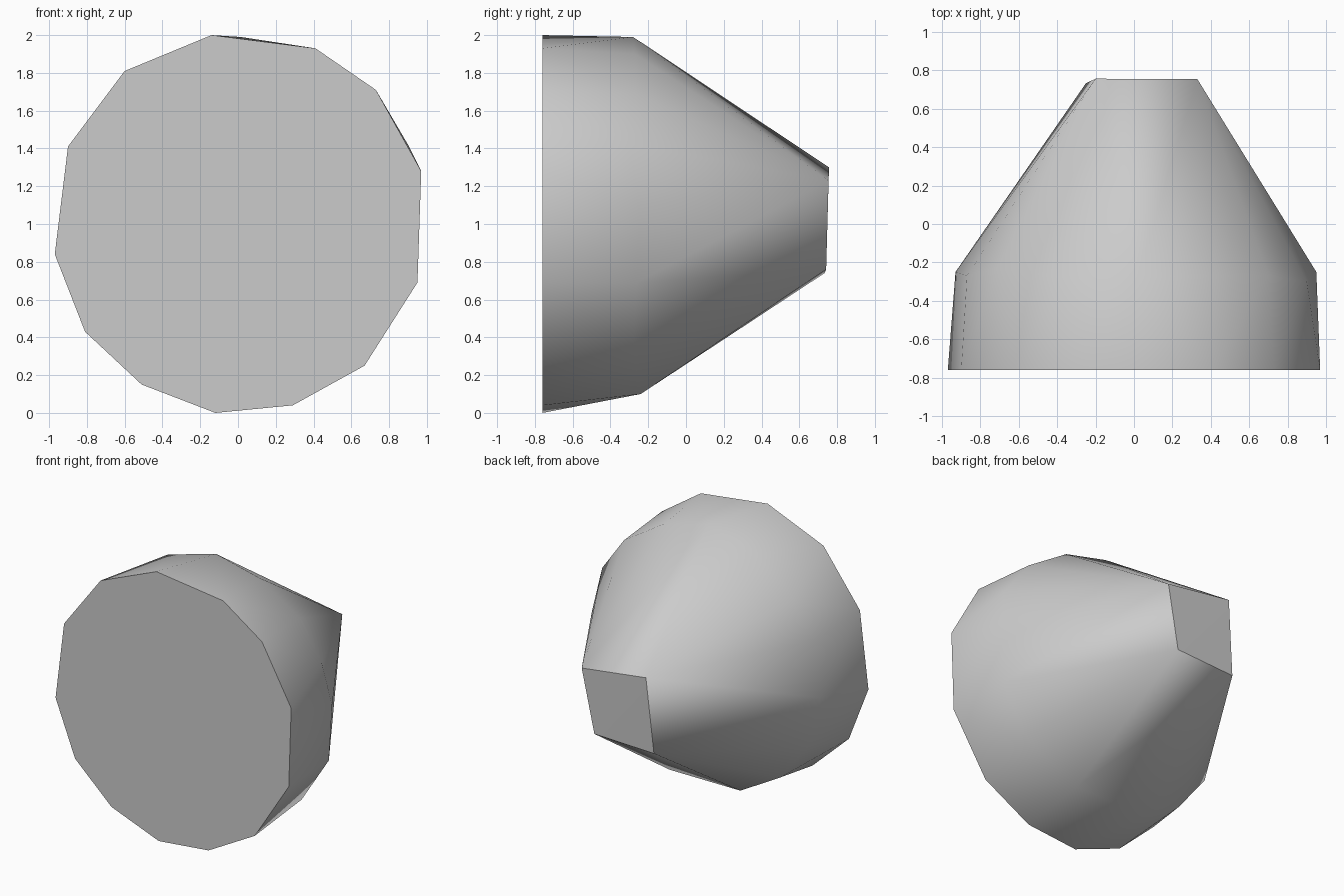
import bpy, bmesh, math

cube = bpy.data.objects.get("Cube")
if cube:
    bpy.data.objects.remove(cube, do_unlink=True)

# Grey material
grey = bpy.data.materials.new("plain grey")
grey.use_nodes = True
colour = (0.6, 0.6, 0.6, 1)
grey.diffuse_color = colour
grey.node_tree.nodes["Principled BSDF"].inputs["Base Color"].default_value = colour

# Flat front outline (x, z)
FRONT_Y = -0.76
front = [(-.14, 2), (.41, 1.93), (.73, 1.71), (.97, 1.28), (.95, .69),
         (.67, .25), (.29, .04), (-.12, 0), (-.51, .15), (-.81, .43),
         (-.97, .84), (-.9, 1.41), (-.6, 1.81)]
# Shoulder ring (x, y, z)
shoulder = [(.015, -.28, 1.99), (.37, -.27, 1.9), (.7, -.27, 1.69),
            (.9, -.3, 1.42), (.95, -.25, 1.1), (.93, -.26, .69),
            (.72, -.28, .35), (.3, -.24, .1), (-.28, -.24, .1),
            (-.6, -.25, .28), (-.83, -.25, .57), (-.93, -.25, .96),
            (-.87, -.27, 1.36), (-.71, -.23, 1.63), (-.38, -.28, 1.88)]
# Small four-sided back end
back = [(-.2, .757, 1.3), (.33, .755, 1.23), (.235, .742, .76), (-.25, .734, .74)]

# Wrap the three rings in one faceted shell
bm = bmesh.new()
for p in [(x, FRONT_Y, z) for x, z in front] + shoulder + back:
    bm.verts.new(p)
hull = bmesh.ops.convex_hull(bm, input=bm.verts)
loose = [v for v in bm.verts if not v.link_faces]
bmesh.ops.delete(bm, geom=loose, context='VERTS')
bmesh.ops.dissolve_limit(bm, angle_limit=math.radians(1), verts=bm.verts, edges=bm.edges)
bmesh.ops.recalc_face_normals(bm, faces=bm.faces)

mesh = bpy.data.meshes.new("tapered_body")
bm.to_mesh(mesh)
bm.free()
mesh.materials.append(grey)
body = bpy.data.objects.new("tapered_body", mesh)
bpy.context.collection.objects.link(body)

# Smooth sides with sharp end caps
bpy.ops.object.select_all(action='DESELECT')
body.select_set(True)
bpy.context.view_layer.objects.active = body
bpy.ops.object.shade_smooth_by_angle(angle=math.radians(30))
